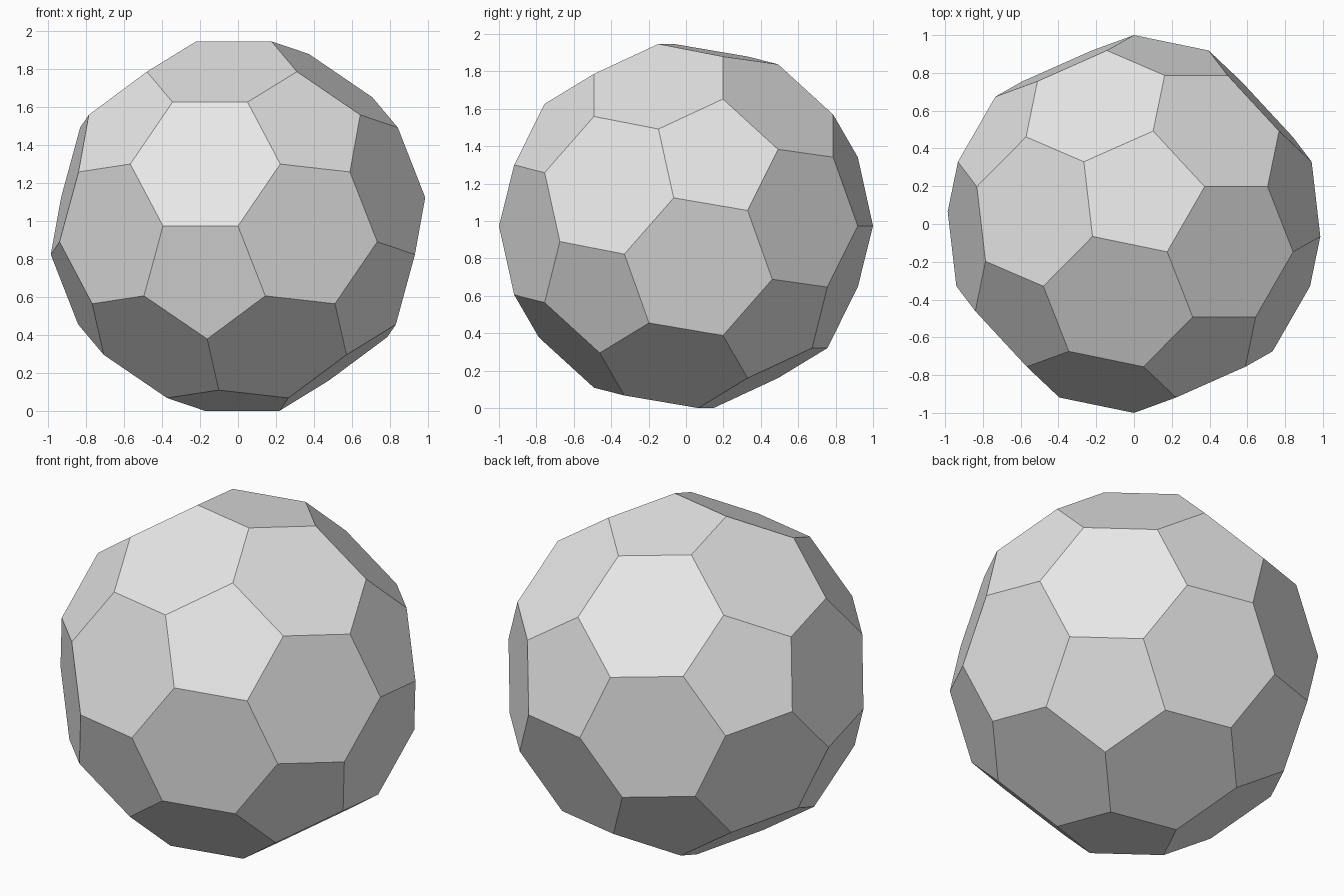
import bpy
import bmesh
from mathutils import Matrix, Vector

default = bpy.data.objects.get("Cube")
if default:
    bpy.data.objects.remove(default, do_unlink=True)

# Single grey material
grey = bpy.data.materials.new("light grey")
grey.use_nodes = True
colour = (0.8, 0.8, 0.8, 1.0)
grey.diffuse_color = colour
grey.node_tree.nodes["Principled BSDF"].inputs["Base Color"].default_value = colour

# Icosahedron whose corners are cut off at a third of every edge
ico = bmesh.new()
bmesh.ops.create_icosphere(ico, subdivisions=1, radius=1.0)
corner = ico.verts[:][0]
pole = corner.co.normalized()
pent = [corner.co.lerp(e.other_vert(corner).co, 1 / 3).normalized() for e in corner.link_edges]
points = []
for edge in ico.edges:
    a, b = (v.co for v in edge.verts)
    points += [a.lerp(b, 1 / 3).normalized(), b.lerp(a, 1 / 3).normalized()]
ico.free()

# Turn one corner to the front, with its pentagon edge level and the pentagon below
front = pent[0]
for side in sorted(pent[1:], key=lambda p: (p - front).length)[:2]:
    y_axis = -front
    x_axis = -(side - front * side.dot(front)).normalized()
    z_axis = x_axis.cross(y_axis)
    if pole.dot(z_axis) < 0:
        turn = Matrix((x_axis, y_axis, z_axis))
        break
points = [turn @ p for p in points]
floor = min(p.z for p in points)

# Flat pentagon and hexagon panels
bm = bmesh.new()
for p in points:
    bm.verts.new(p - Vector((0, 0, floor)))
bmesh.ops.convex_hull(bm, input=bm.verts[:])
bmesh.ops.dissolve_limit(bm, angle_limit=0.05, verts=bm.verts[:], edges=bm.edges[:])
bmesh.ops.recalc_face_normals(bm, faces=bm.faces[:])
mesh = bpy.data.meshes.new("faceted_ball")
bm.to_mesh(mesh)
bm.free()
mesh.materials.append(grey)
ball = bpy.data.objects.new("faceted_ball", mesh)
bpy.context.collection.objects.link(ball)
